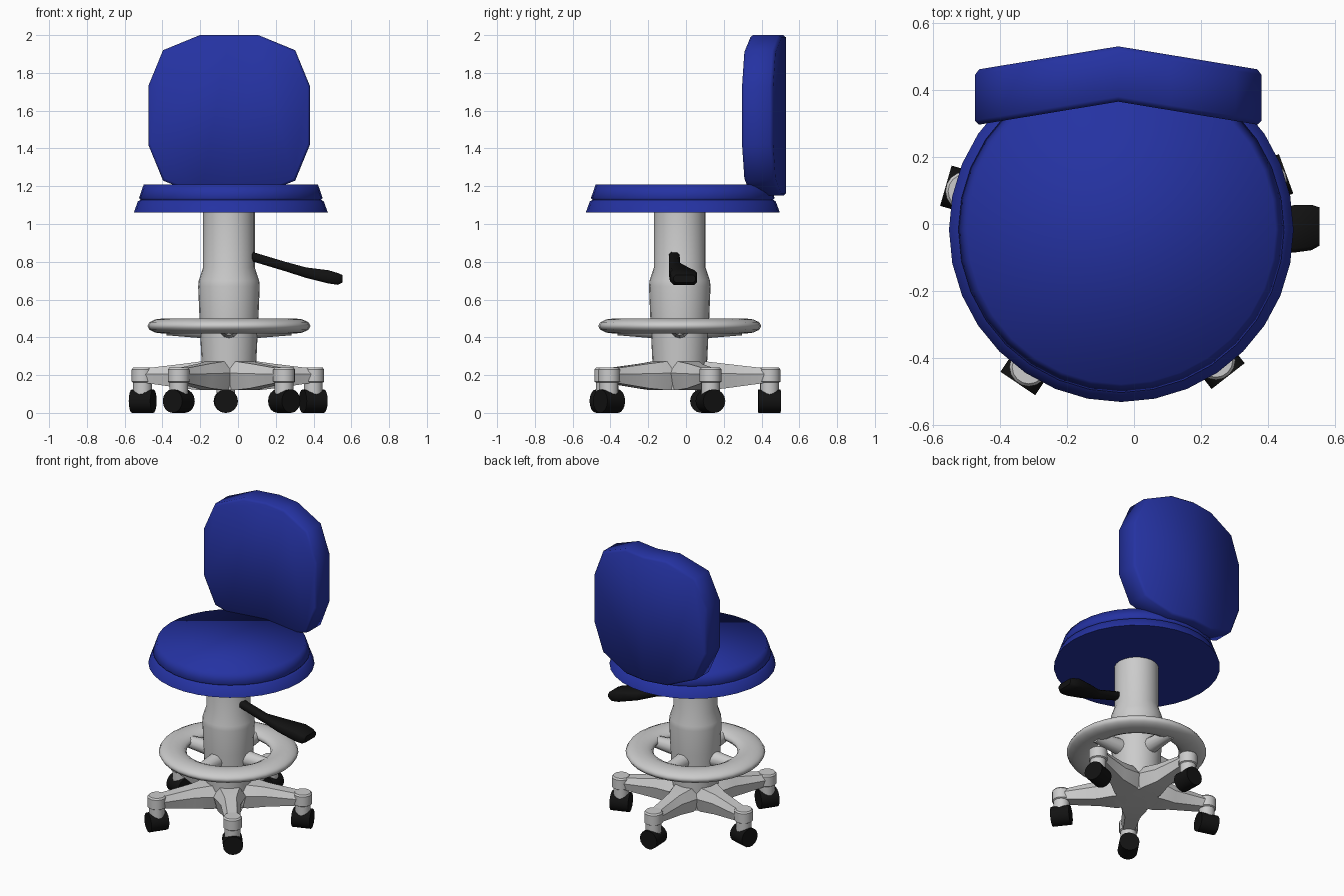
import bpy, bmesh
from math import cos, sin, pi, radians

if "Cube" in bpy.data.objects:
    bpy.data.objects.remove(bpy.data.objects["Cube"])

CX, CY = -0.048, -0.033          # axis of the column and base


def material(name, rgb):
    m = bpy.data.materials.new(name)
    m.diffuse_color = (*rgb, 1)
    m.use_nodes = True
    m.node_tree.nodes["Principled BSDF"].inputs["Base Color"].default_value = m.diffuse_color
    return m


BLUE = material("blue_fabric", (0.018, 0.032, 0.36))
BLACK = material("black_plastic", (0.006, 0.006, 0.006))


def loft(name, rings, mat=None, angle=35, split=None):
    """Skin a list of equal-length point rings and cap both ends."""
    bm = bmesh.new()
    vr = [[bm.verts.new(p) for p in ring] for ring in rings]
    n = len(rings[0])
    for a, b in zip(vr, vr[1:]):
        for i in range(n):
            j = (i + 1) % n
            bm.faces.new((a[i], a[j], b[j], b[i]))
    for ring in (vr[0], vr[-1]):
        bm.faces.new(ring)
        if split:
            bmesh.ops.connect_verts(bm, verts=[ring[i] for i in split])
    bmesh.ops.recalc_face_normals(bm, faces=bm.faces)
    me = bpy.data.meshes.new(name)
    bm.to_mesh(me)
    bm.free()
    me.shade_smooth()
    me.set_sharp_from_angle(angle=radians(angle))
    if mat:
        me.materials.append(mat)
    ob = bpy.data.objects.new(name, me)
    bpy.context.collection.objects.link(ob)
    return ob


def lathe(name, profile, x, y, n, mat=None, angle=35):
    rings = [[(x + r * cos(2 * pi * i / n), y + r * sin(2 * pi * i / n), z)
              for i in range(n)] for r, z in profile]
    return loft(name, rings, mat, angle)


def radial(a, r, s, z):
    """Point at distance r along direction a, s sideways, height z."""
    return (CX + r * cos(a) - s * sin(a), CY + r * sin(a) + s * cos(a), z)


# Seat cushion with a fine seam around the rim
lathe("seat", [(0.514, 1.06), (0.492, 1.12), (0.478, 1.128), (0.486, 1.138),
               (0.461, 1.21)], -0.038, -0.017, 32, BLUE, 75)

# Backrest: rounded outline swept through its thickness, bent along the middle
half = [(0, 0.425), (0.155, 0.425), (0.35, 0.345), (0.428, 0.155),
        (0.428, -0.155), (0.35, -0.345), (0.155, -0.425), (0, -0.425)]
outline = half + [(-x, z) for x, z in half[-2:0:-1]]
rings = [[(-0.047 + x * s, y - 0.165 * abs(x * s), 1.575 + z * s) for x, z in outline]
         for y, s in ((0.365, 0.97), (0.38, 1), (0.515, 1), (0.53, 0.97))]
loft("backrest", rings, BLUE, 60, split=(0, 7))

# Column
lathe("column", [(0.138, 0.12), (0.145, 0.27), (0.156, 0.5), (0.163, 0.67),
                 (0.16, 0.70), (0.137, 0.77), (0.137, 1.07)], CX, CY, 24)

# Foot ring
bpy.ops.mesh.primitive_torus_add(location=(CX, CY, 0.46), major_segments=32,
                                 minor_segments=12, major_radius=0.346,
                                 minor_radius=0.086)
ring = bpy.context.object
ring.name = "foot_ring"
ring.scale.z = 0.47
bpy.ops.object.shade_smooth()

# Foot ring spokes
for k in range(4):
    a = k * pi / 2
    rings = [[radial(a, r, w * cos(t * pi / 6), 0.447 + w * sin(t * pi / 6))
              for t in range(12)] for r, w in ((0.1, 0.055), (0.33, 0.036))]
    loft(f"foot_ring_spoke_{k + 1}", rings)

# Five-legged base with casters
for k in range(5):
    a = radians(92 + 72 * k)
    rings = []
    for r, w, z0, z1 in ((0, 0.09, 0.12, 0.275), (0.14, 0.1, 0.12, 0.272),
                         (0.24, 0.062, 0.13, 0.26), (0.46, 0.048, 0.16, 0.235)):
        zm = z0 + 0.6 * (z1 - z0)
        rings.append([radial(a, r, s * w, z) for s, z in
                      ((-0.75, z0), (0.75, z0), (1, zm), (0.6, z1), (-0.6, z1), (-1, zm))])
    loft(f"base_leg_{k + 1}", rings, angle=40)
    x, y, _ = radial(a, 0.475, 0, 0)
    lathe(f"caster_cap_{k + 1}", [(0.05, 0.09), (0.05, 0.16), (0.058, 0.165),
                                  (0.058, 0.23), (0.05, 0.24)], x, y, 16)
    rings = [[radial(a, r, 0.0625 * cos(t * pi / 8), 0.0625 + 0.0625 * sin(t * pi / 8))
              for t in range(16)] for r in (0.416, 0.534)]
    loft(f"caster_wheel_{k + 1}", rings, BLACK)

# Height lever: thin arm widening to a paddle
rings = []
for x, y0, y1, z0, z1 in ((0.05, -0.09, -0.035, 0.81, 0.86),
                          (0.25, -0.09, -0.03, 0.75, 0.80),
                          (0.36, -0.09, 0.025, 0.715, 0.77),
                          (0.48, -0.085, 0.057, 0.685, 0.755),
                          (0.53, -0.078, 0.057, 0.678, 0.74),
                          (0.553, -0.065, 0.05, 0.69, 0.73)):
    c = 0.012
    rings.append([(x, y, z) for y, z in
                  ((y0 + c, z0), (y1 - c, z0), (y1, z0 + c), (y1, z1 - c),
                   (y1 - c, z1), (y0 + c, z1), (y0, z1 - c), (y0, z0 + c))])
loft("height_lever", rings, BLACK, 50)
